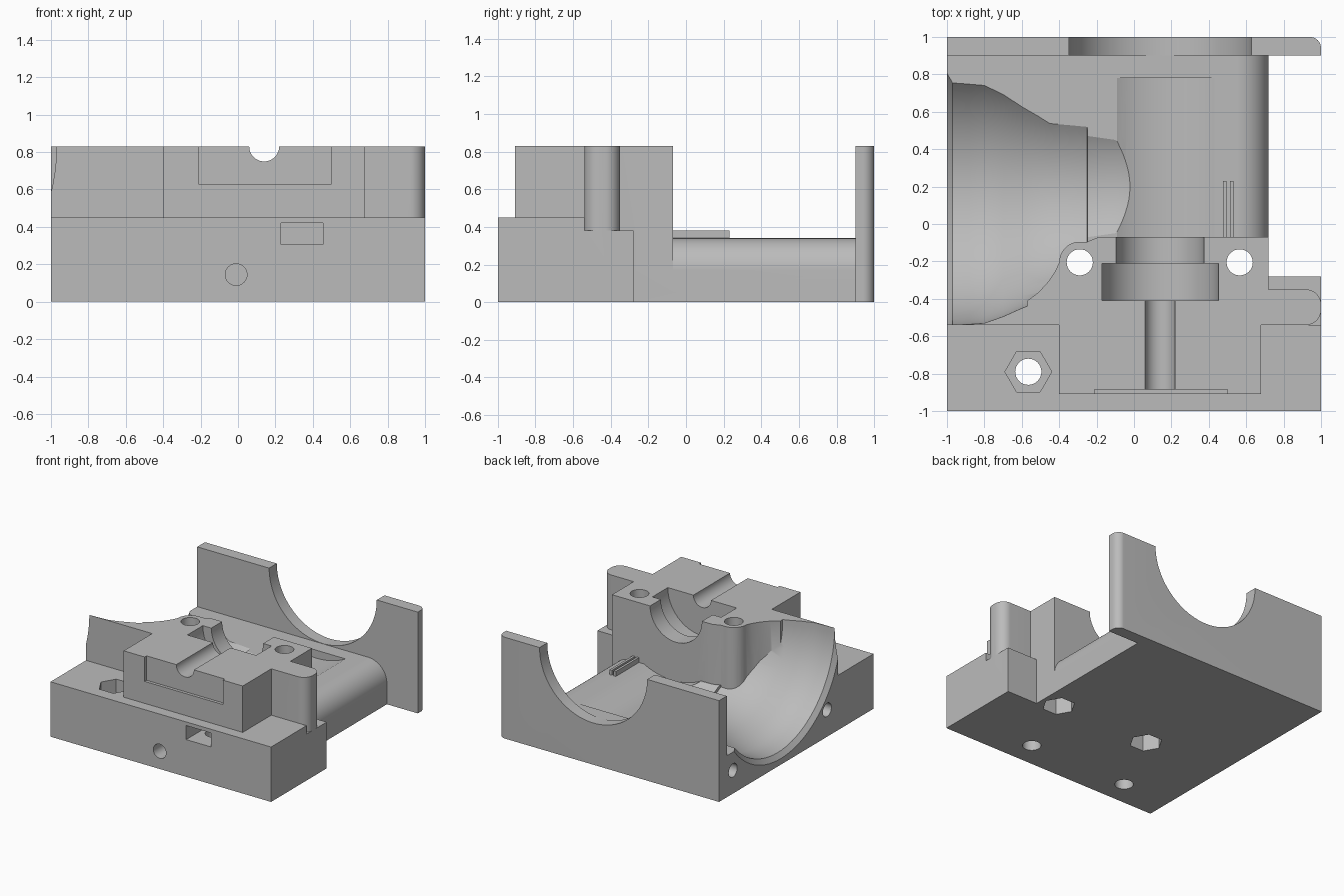
import bpy, bmesh, math
from mathutils import Vector

if "Cube" in bpy.data.objects:
    bpy.data.objects.remove(bpy.data.objects["Cube"])

grey = bpy.data.materials.new("plain_grey")
grey.use_nodes = True
COLOUR = (0.5, 0.5, 0.5, 1)
grey.diffuse_color = COLOUR
grey.node_tree.nodes["Principled BSDF"].inputs["Base Color"].default_value = COLOUR
TOP = 0.83  # split plane where all the round seats are centred


def place(axis, u, v, w):
    """Map profile coordinates u, v and depth w to space."""
    return {"x": (w, u, v), "y": (u, w, v), "z": (u, v, w)}[axis]


def loft(name, axis, sections):
    """Solid through a list of (depth, outline) sections."""
    bm = bmesh.new()
    rings = [[bm.verts.new(place(axis, u, v, w)) for u, v in pts] for w, pts in sections]
    for a, b in zip(rings, rings[1:]):
        for i in range(len(a)):
            j = (i + 1) % len(a)
            bm.faces.new((a[i], a[j], b[j], b[i]))
    bm.faces.new(rings[0])
    bm.faces.new(rings[-1])
    bmesh.ops.recalc_face_normals(bm, faces=bm.faces)
    mesh = bpy.data.meshes.new(name)
    bm.to_mesh(mesh)
    bm.free()
    mesh.materials.append(grey)
    ob = bpy.data.objects.new(name, mesh)
    bpy.context.collection.objects.link(ob)
    return ob


def prism(name, axis, pts, lo, hi):
    return loft(name, axis, [(lo, pts), (hi, pts)])


def box(name, x0, x1, y0, y1, z0, z1):
    return prism(name, "z", [(x0, y0), (x1, y0), (x1, y1), (x0, y1)], z0, z1)


def arc(u, v, r, start=0, end=360, n=64):
    full = end - start == 360
    steps = [math.radians(start + (end - start) * i / n) for i in range(n if full else n + 1)]
    return [(u + r * math.cos(a), v + r * math.sin(a)) for a in steps]


def rod(name, axis, u, v, r, lo, hi, sides=48):
    return prism(name, axis, arc(u, v, r, n=sides), lo, hi)


def combine(body, tool, operation):
    """Apply a boolean and discard the tool."""
    mod = body.modifiers.new("bool", "BOOLEAN")
    mod.operation, mod.object, mod.solver = operation, tool, "EXACT"
    bpy.context.view_layer.objects.active = body
    bpy.ops.object.modifier_apply(modifier=mod.name)
    bpy.data.objects.remove(tool)


# Floor with one rounded long edge
body = prism("housing_half", "y",
             [(-1, 0), (0.72, 0)] + arc(0.55, 0.17, 0.17, 0, 90, 16) + [(-1, 0.34)], -0.6, 0.95)

# Shoulder that holds the front of the funnel
combine(body, box("shoulder", -1, -0.3, -0.54, 0.2, 0, TOP), "UNION")

# Funnel scoop, wide at the outer side
funnel = [(-1.1, 0.82), (-1, 0.78), (-0.97, 0.74), (-0.88, 0.735), (-0.8, 0.73), (-0.7, 0.695),
          (-0.6, 0.65), (-0.45, 0.595), (-0.25, 0.585), (-0.249, 0.56), (-0.1, 0.55), (0.06, 0.49)]
combine(body, loft("funnel_cutter", "x", [(x, arc(0.2, TOP, r, n=96)) for x, r in funnel]), "DIFFERENCE")

# Shallow round trough in the floor
combine(body, rod("trough_cutter", "y", 0.17, TOP, 0.555, -0.3, 0.78, 96), "DIFFERENCE")

# Front base and the lower step beside the floor
combine(body, box("front_base", -1, 1, -1, -0.54, 0, 0.45), "UNION")
combine(body, box("side_step", 0.5, 1, -0.6, -0.28, 0, 0.38), "UNION")

# Bearing block with a screw boss blending into the funnel
outline = [(-0.4, -0.91), (0.68, -0.91), (0.68, -0.54), (0.72, -0.54), (0.72, -0.07), (-0.19, -0.07),
           (-0.25, -0.095)] + arc(-0.29, -0.205, 0.11, 90, 180, 10) + \
          [(-0.42, -0.25), (-0.46, -0.31), (-0.51, -0.365), (-0.57, -0.41), (-0.57, -0.5), (-0.4, -0.5)]
combine(body, prism("bearing_block", "z", outline, 0.05, TOP), "UNION")

# Rounded side tab
tab = [(0.6, -0.54)] + arc(0.92, -0.46, 0.08, -90, 0, 12) + arc(0.92, -0.43, 0.08, 0, 90, 12) + [(0.6, -0.35)]
combine(body, prism("side_tab", "z", tab, 0.1, TOP), "UNION")

# Back wall with rounded end and half-round opening
wall = [(-1, 0.9), (1, 0.9)] + arc(0.94, 0.94, 0.06, 0, 90, 12) + [(-1, 1)]
combine(body, prism("back_wall", "z", wall, 0, TOP), "UNION")
combine(body, rod("wall_cutter", "y", 0.14, TOP, 0.488, 0.88, 1.1, 96), "DIFFERENCE")

# Shaft groove, stepped bearing seats and front recess
for r, lo, hi in [(0.08, -1.1, -0.3), (0.312, -0.41, -0.21), (0.235, -0.25, 0.0)]:
    combine(body, rod("seat_cutter", "y", 0.14, TOP, r, lo, hi, 64), "DIFFERENCE")
combine(body, box("recess_cutter", -0.21, 0.5, -1.1, -0.885, 0.63, 0.9), "DIFFERENCE")

# Screw holes with hexagonal nut pockets
for x, y, lo, hi in [(-0.29, -0.205, -0.1, 0.14), (0.565, -0.205, -0.1, 0.14), (-0.565, -0.79, 0.31, 0.6)]:
    combine(body, rod("screw_cutter", "z", x, y, 0.07, -0.2, 1, 32), "DIFFERENCE")
    combine(body, rod("nut_cutter", "z", x, y, 0.125, lo, hi, 6), "DIFFERENCE")

# Nut slot in the front with its screw hole below
combine(body, box("slot_cutter", 0.23, 0.455, -1.1, -0.66, 0.305, 0.42), "DIFFERENCE")
combine(body, rod("blind_cutter", "z", 0.34, -0.79, 0.07, -0.1, 0.36, 32), "DIFFERENCE")

# Dowel holes in the front and left side
combine(body, rod("front_dowel_cutter", "y", -0.01, 0.145, 0.058, -1.1, -0.5, 32), "DIFFERENCE")
for y, z in [(-0.4, 0.22), (0.82, 0.19)]:
    combine(body, rod("side_dowel_cutter", "x", y, z, 0.055, -1.1, -0.6, 32), "DIFFERENCE")

# Thin ribs on the floor behind the block
ribs = [box("floor_rib", x, x + 0.02, -0.08, 0.23, 0.3, 0.38) for x in (0.475, 0.512)]

bpy.ops.object.select_all(action="DESELECT")
body.select_set(True)
bpy.context.view_layer.objects.active = body
bpy.ops.object.shade_smooth_by_angle(angle=math.radians(25))
